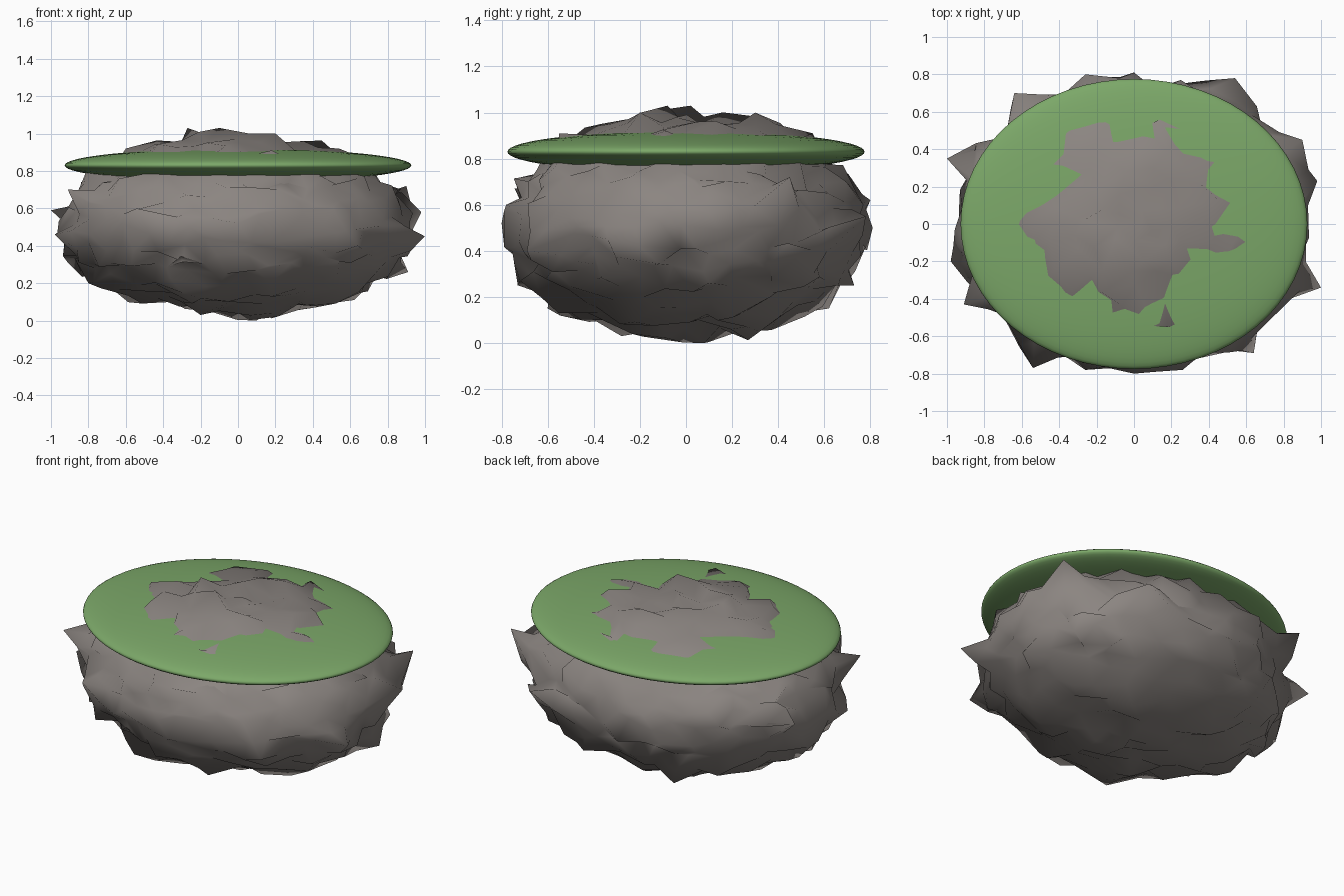
import bpy
import bmesh
import random
from mathutils import Vector

random.seed(5)

cube = bpy.data.objects.get("Cube")
if cube:
    bpy.data.objects.remove(cube, do_unlink=True)

RADII = Vector((0.925, 0.765, 0.46))
CENTRE_Z = 0.515


def material(name, colour):
    mat = bpy.data.materials.new(name)
    mat.use_nodes = True
    mat.diffuse_color = colour
    shader = mat.node_tree.nodes["Principled BSDF"]
    shader.inputs["Base Color"].default_value = colour
    shader.inputs["Roughness"].default_value = 0.9
    return mat


def finish(bm, name, z, mat):
    """Turn the bmesh into a smooth-shaded object at height z."""
    mesh = bpy.data.meshes.new(name)
    bm.to_mesh(mesh)
    bm.free()
    mesh.shade_smooth()
    mesh.materials.append(mat)
    obj = bpy.data.objects.new(name, mesh)
    obj.location.z = z
    bpy.context.collection.objects.link(obj)
    return obj


def rock_point(unit):
    """Ellipsoid with a fuller underside, plus random roughness."""
    power = 2.25 if unit.z < 0 else 2
    rim = unit.xy.length
    size = (rim ** power + abs(unit.z) ** power) ** (-1 / power)
    point = unit * size * RADII
    return point + Vector([random.uniform(-0.045, 0.045) for axis in point])


# Jagged spurs around the widest part of the rock
SPURS = [(1, -0.34, 0.45), (0.98, 0.23, 0.58), (0.9, 0.45, 0.72),
         (0.54, 0.78, 0.55), (0.25, 0.77, 0.6), (0, 0.81, 0.5),
         (-0.26, 0.8, 0.62), (-0.64, 0.7, 0.7), (-1, 0.35, 0.59),
         (-0.98, -0.2, 0.46), (-0.91, -0.43, 0.7), (-0.54, -0.77, 0.6),
         (-0.26, -0.78, 0.5), (0, -0.8, 0.52), (0.26, -0.78, 0.6),
         (0.64, -0.69, 0.4)]
# Lower spurs and feet
SPURS += [(0.91, 0.1, 0.26), (-0.91, 0.1, 0.31), (-0.8, -0.1, 0.2),
          (0.62, 0.2, 0.11), (-0.35, 0.62, 0.15), (0.2, 0.73, 0.25),
          (0.1, -0.72, 0.27), (-0.3, -0.6, 0.15), (0.1, 0.08, 0),
          (-0.2, -0.28, 0.03), (0.28, 0.32, 0.05)]
# Crown peaks
SPURS += [(-0.27, 0.02, 1.03), (-0.1, -0.08, 1.03), (0.2, -0.2, 1),
          (0.1, 0.3, 1), (0.35, 0.05, 0.96), (-0.6, 0, 0.92),
          (0.12, 0.55, 0.91), (0.18, -0.55, 0.91), (-0.22, 0.42, 0.93)]

stone = material("grey_stone", (0.26, 0.235, 0.22, 1))
grass = material("green_grass", (0.2, 0.39, 0.14, 1))

# Rock body
bm = bmesh.new()
bmesh.ops.create_icosphere(bm, subdivisions=4, radius=1)
for v in bm.verts:
    v.co = rock_point(v.co.normalized())

# Pull the nearest corner out to each spur, with its neighbours following
for x, y, z in SPURS:
    target = Vector((x, y, z - CENTRE_Z))
    tip = min(bm.verts, key=lambda v: (v.co - target).length)
    pull = target - tip.co
    tip.co = target
    for edge in tip.link_edges:
        edge.other_vert(tip).co += pull * 0.3

# Keep feet on the ground and peaks level
for v in bm.verts:
    v.co.z = max(-CENTRE_Z, min(1.03 - CENTRE_Z, v.co.z))
rock = finish(bm, "rock_body", CENTRE_Z, stone)

# Soften the shading toward the underlying rounded form
normals = []
for v in rock.data.vertices:
    rounded = Vector([c / r ** 2 for c, r in zip(v.co, RADII)]).normalized()
    normals.append(v.normal.lerp(rounded, 0.7).normalized())
rock.data.normals_split_custom_set_from_vertices(normals)

# Thin lens of grass cutting through the crown of the rock
bm = bmesh.new()
bmesh.ops.create_uvsphere(bm, u_segments=64, v_segments=32, radius=1)
bmesh.ops.scale(bm, vec=(0.927, 0.775, 0.09), verts=bm.verts)
finish(bm, "grass_cap", 0.83, grass)
